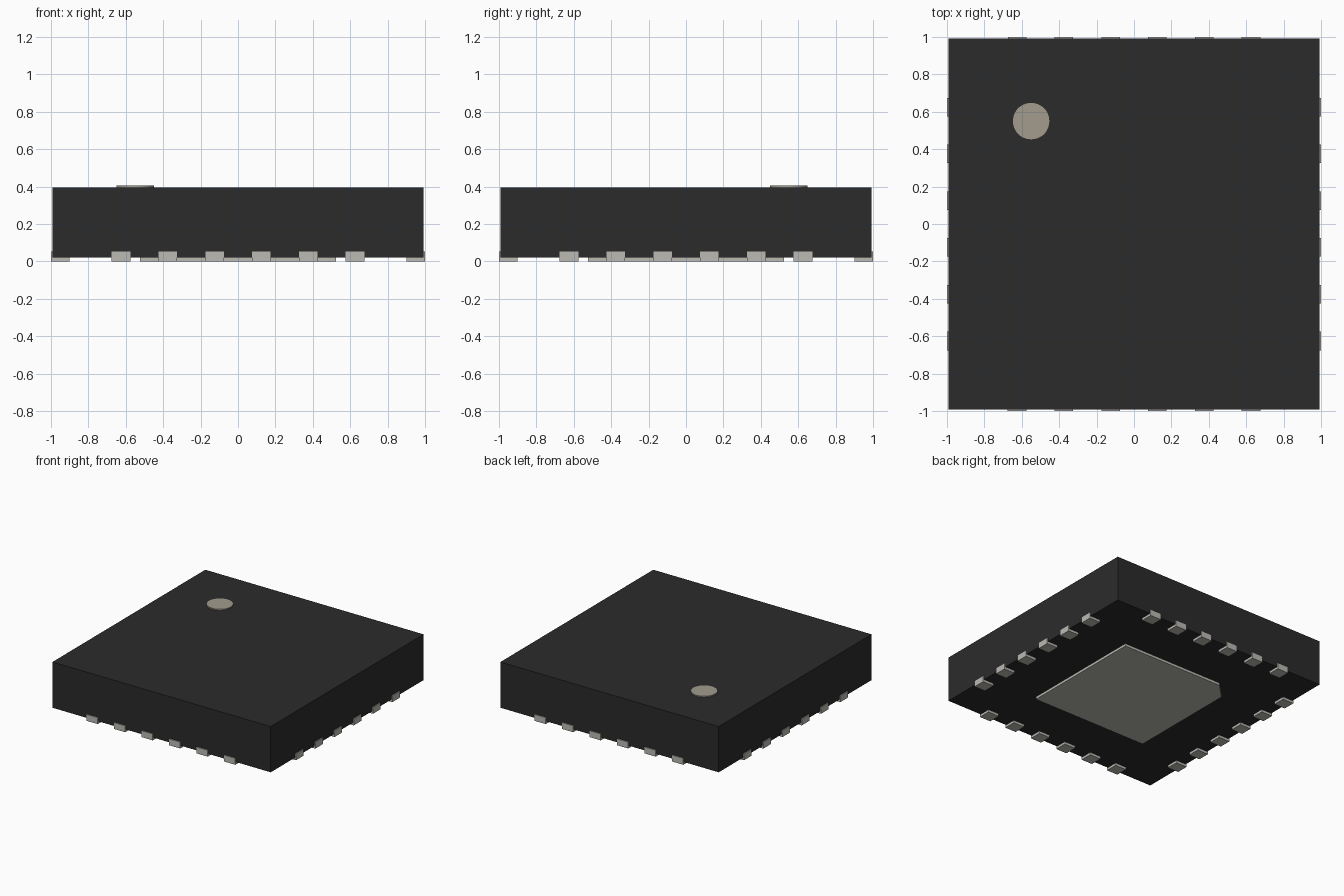
import bpy, bmesh, math
from mathutils import Matrix

if "Cube" in bpy.data.objects:
    bpy.data.objects.remove(bpy.data.objects["Cube"])

def material(name, rgb):
    m = bpy.data.materials.new(name)
    m.diffuse_color = (*rgb, 1)
    m.use_nodes = True
    m.node_tree.nodes["Principled BSDF"].inputs["Base Color"].default_value = m.diffuse_color
    return m

DARK = material("dark_resin", (0.024, 0.024, 0.024))
METAL = material("tin_metal", (0.5, 0.49, 0.45))
MARK = material("marking", (0.36, 0.33, 0.27))

def prism(name, outline, z0, z1, mat):
    """Extrude a flat outline from z0 to z1."""
    bm = bmesh.new()
    face = bm.faces.new([bm.verts.new((x, y, z0)) for x, y in outline])
    top = bmesh.ops.extrude_face_region(bm, geom=[face])["geom"]
    bmesh.ops.translate(bm, vec=(0, 0, z1 - z0),
                        verts=[g for g in top if isinstance(g, bmesh.types.BMVert)])
    bmesh.ops.recalc_face_normals(bm, faces=bm.faces)
    mesh = bpy.data.meshes.new(name)
    bm.to_mesh(mesh)
    bm.free()
    mesh.materials.append(mat)
    obj = bpy.data.objects.new(name, mesh)
    bpy.context.collection.objects.link(obj)
    return obj

def rect(x0, x1, y0, y1):
    return [(x0, y0), (x1, y0), (x1, y1), (x0, y1)]

# Moulded body
B = 0.992
prism("package_body", rect(-B, B, -B, B), 0.02, 0.396, DARK)

# Central thermal pad with a chamfered pin-one corner
P, C = 0.525, 0.125
prism("thermal_pad", [(-P, -P), (P, -P), (P, P), (-P + C, P), (-P, P - C)], 0, 0.03, METAL)

# Six contacts on each of the four sides
for side in range(4):
    for i in range(6):
        x = -0.625 + 0.25 * i
        pad = prism(f"contact_{side * 6 + i + 1}",
                    rect(x - 0.05, x + 0.05, -1.0, -0.9), 0, 0.052, METAL)
        pad.data.transform(Matrix.Rotation(side * math.pi / 2, 4, 'Z'))

# Round pin-one marker
bpy.ops.mesh.primitive_cylinder_add(vertices=48, radius=0.1, depth=0.02,
                                    location=(-0.55, 0.55, 0.395))
dot = bpy.context.object
dot.name = "pin_one_marker"
dot.data.materials.append(MARK)
bpy.ops.object.shade_smooth_by_angle()
